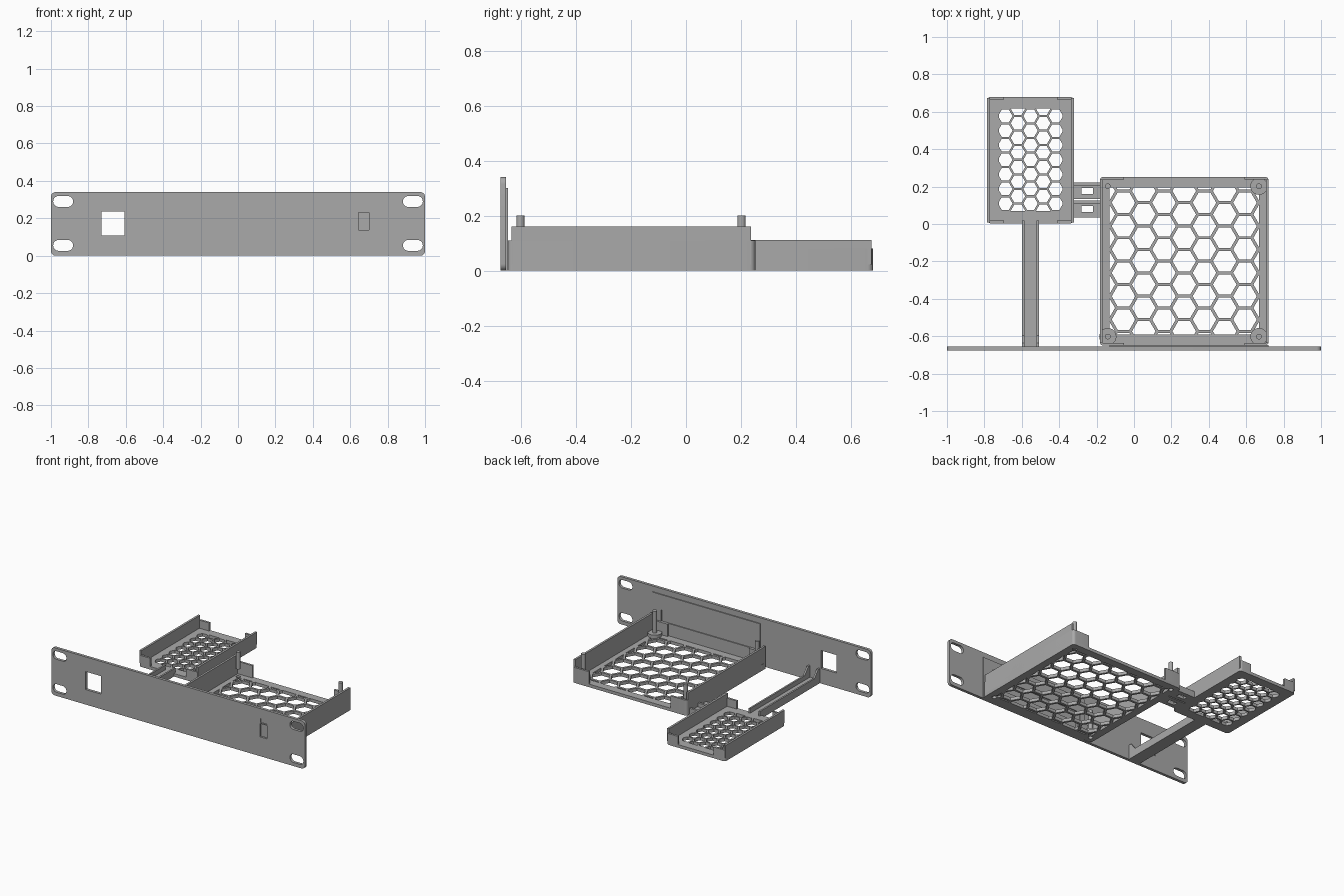
import bpy, bmesh, math
from mathutils import Vector

cube = bpy.data.objects.get("Cube")
if cube:
    bpy.data.objects.remove(cube, do_unlink=True)

grey = bpy.data.materials.new("plain_grey")
grey.use_nodes = True
grey.diffuse_color = (0.4, 0.4, 0.4, 1)
grey.node_tree.nodes["Principled BSDF"].inputs["Base Color"].default_value = (0.4, 0.4, 0.4, 1)


def finish(name, bm):
    bmesh.ops.recalc_face_normals(bm, faces=bm.faces)
    mesh = bpy.data.meshes.new(name)
    bm.to_mesh(mesh)
    bm.free()
    mesh.materials.append(grey)
    ob = bpy.data.objects.new(name, mesh)
    bpy.context.collection.objects.link(ob)
    return ob


def prism(bm, points, offset):
    face = bm.faces.new([bm.verts.new(p) for p in points])
    top = bmesh.ops.extrude_face_region(bm, geom=[face])["geom"]
    bmesh.ops.translate(bm, vec=offset, verts=[v for v in top if isinstance(v, bmesh.types.BMVert)])


def add_box(bm, x0, x1, y0, y1, z0, z1):
    prism(bm, [(x0, y0, z0), (x1, y0, z0), (x1, y1, z0), (x0, y1, z0)], (0, 0, z1 - z0))


def box(name, *bounds):
    bm = bmesh.new()
    add_box(bm, *bounds)
    return finish(name, bm)


def rounded(u0, u1, v0, v1, r, steps=6):
    """Outline of a rounded rectangle."""
    pts = []
    for q, (u, v) in enumerate([(u1 - r, v1 - r), (u0 + r, v1 - r), (u0 + r, v0 + r), (u1 - r, v0 + r)]):
        for i in range(steps + 1):
            a = (q + i / steps) * math.pi / 2
            pts.append((u + r * math.cos(a), v + r * math.sin(a)))
    return pts


def circle(x, y, r, n=24):
    return [(x + r * math.cos(i * math.tau / n), y + r * math.sin(i * math.tau / n)) for i in range(n)]


def flat(bm, outline, z0, z1):
    prism(bm, [(u, v, z0) for u, v in outline], (0, 0, z1 - z0))


def upright(bm, outline, y0, y1):
    prism(bm, [(u, y0, v) for u, v in outline], (0, y1 - y0, 0))


def cut(ob, bm):
    cutter = finish("cutter", bm)
    cutter.hide_render = True
    mod = ob.modifiers.new("cut", "BOOLEAN")
    mod.operation, mod.solver, mod.object = "DIFFERENCE", "EXACT", cutter
    bpy.context.view_layer.objects.active = ob
    bpy.ops.object.modifier_apply(modifier=mod.name)
    bpy.data.objects.remove(cutter, do_unlink=True)


def hex_cutter(x0, x1, y0, y1, pitch, rib):
    """Honeycomb prisms trimmed to a rectangle."""
    bm = bmesh.new()
    cx, cy = (x0 + x1) / 2, (y0 + y1) / 2
    r = (pitch - rib) / math.sqrt(3)
    for i in range(-6, 7):
        for j in range(-6, 7):
            x = cx + i * pitch * math.sqrt(3) / 2
            y = cy + (j + (i % 2) / 2) * pitch
            bm.faces.new([bm.verts.new((u, v, -0.1)) for u, v in circle(x, y, r, 6)])
    for co, no in (((x0, 0, 0), (-1, 0, 0)), ((x1, 0, 0), (1, 0, 0)),
                   ((0, y0, 0), (0, -1, 0)), ((0, y1, 0), (0, 1, 0))):
        bmesh.ops.bisect_plane(bm, geom=bm.verts[:] + bm.edges[:] + bm.faces[:], dist=1e-5,
                               plane_co=co, plane_no=no, clear_outer=True)
    tiny = [f for f in bm.faces if f.calc_area() < 2e-4]
    bmesh.ops.delete(bm, geom=tiny, context="FACES")
    top = bmesh.ops.extrude_face_region(bm, geom=bm.faces[:])["geom"]
    bmesh.ops.translate(bm, vec=(0, 0, 0.2), verts=[v for v in top if isinstance(v, bmesh.types.BMVert)])
    return bm


FLOOR = 0.022


def tray(name, x0, x1, y0, y1, opening, pitch, rib, wall_top, lip_top, lip, inset, holes=()):
    # Perforated floor
    bm = bmesh.new()
    flat(bm, rounded(x0, x1, y0, y1, 0.02), 0, FLOOR)
    base = finish(name + "_floor", bm)
    cut(base, hex_cutter(*opening, pitch, rib))
    if holes:
        bm = bmesh.new()
        for x, y in holes:
            flat(bm, circle(x, y, 0.015), -0.1, 0.1)
        cut(base, bm)
    # Corner lips: a rounded rim opened at front and back
    t = 0.015
    bm = bmesh.new()
    flat(bm, rounded(x0, x1, y0, y1, 0.02), FLOOR, lip_top)
    rim = finish(name + "_corner_lips", bm)
    bm = bmesh.new()
    add_box(bm, x0 + t, x1 - t, y0 + t, y1 - t, -1, 1)
    cut(rim, bm)
    bm = bmesh.new()
    add_box(bm, x0 + lip, x1 - lip, y0 - 1, y1 + 1, -1, 1)
    cut(rim, bm)
    # Tall side walls
    for side, x in (("right", x0), ("left", x1 - t)):
        box(f"{name}_{side}_wall", x, x + t, y0 + inset, y1 - inset, FLOOR, wall_top)


# Front panel with mounting slots, window and a shallow recess
bm = bmesh.new()
upright(bm, rounded(-1, 1, 0, 0.34, 0.025), -0.675, -0.655)
panel = finish("front_panel", bm)
bm = bmesh.new()
for x in (-0.935, 0.935):
    for z in (0.055, 0.29):
        upright(bm, rounded(x - 0.053, x + 0.053, z - 0.029, z + 0.029, 0.028), -0.8, -0.5)
add_box(bm, -0.73, -0.608, -0.8, -0.5, 0.107, 0.235)
add_box(bm, 0.645, 0.7, -0.8, -0.662, 0.138, 0.232)
add_box(bm, 0.652, 0.7, -0.8, -0.67, 0.24, 0.27)
cut(panel, bm)

# Raised pad behind the panel with a long recess
pad = box("panel_back_pad", -0.13, 0.72, -0.655, -0.648, 0, 0.3)
bm = bmesh.new()
add_box(bm, -0.09, 0.65, -0.8, -0.5, 0.11, 0.19)
cut(pad, bm)

# Large tray and its hollow standoffs
posts = [(x, y) for x in (-0.14, 0.668) for y in (-0.602, 0.202)]
tray("large_tray", -0.183, 0.72, -0.65, 0.252, (-0.13, 0.667, -0.592, 0.195),
     0.125, 0.016, 0.16, 0.11, 0.13, 0.015, posts)
for i, (x, y) in enumerate(posts):
    bm = bmesh.new()
    flat(bm, circle(x, y, 0.046), FLOOR - 0.01, 0.045)
    flat(bm, circle(x, y, 0.036), 0.045, 0.08)
    post = finish(f"standoff_{i + 1}", bm)
    bm = bmesh.new()
    flat(bm, circle(x, y, 0.015), -0.1, 0.2)
    cut(post, bm)

# Small tray
tray("small_tray", -0.785, -0.322, 0.003, 0.68, (-0.723, -0.383, 0.07, 0.617),
     0.078, 0.011, 0.112, 0.08, 0.09, 0.006)

# Support arm with side ribs and gussets at the panel
box("arm_floor", -0.598, -0.508, -0.656, 0.01, 0, FLOOR)
for side, x in (("right", -0.598), ("left", -0.52)):
    bm = bmesh.new()
    profile = [(-0.656, 0), (0.02, 0), (0.02, 0.055), (-0.595, 0.055), (-0.635, 0.105), (-0.656, 0.105)]
    prism(bm, [(x, y, z) for y, z in profile], (0.012, 0, 0))
    finish(f"arm_{side}_rib", bm)

# Slotted links between the trays
for i, y in enumerate((0.035, 0.133)):
    link = box(f"link_{i + 1}", -0.325, -0.18, y, y + 0.09, 0, FLOOR)
    bm = bmesh.new()
    add_box(bm, -0.282, -0.22, y + 0.028, y + 0.06, -1, 1)
    cut(link, bm)
    box(f"link_{i + 1}_rib", -0.325, -0.18, y + 0.074, y + 0.09, FLOOR, 0.045)

# Smooth the rounded corners and posts
for ob in bpy.context.collection.objects:
    ob.select_set(ob.type == "MESH" and ob.active_material == grey)
bpy.ops.object.shade_smooth_by_angle(angle=math.radians(30))
